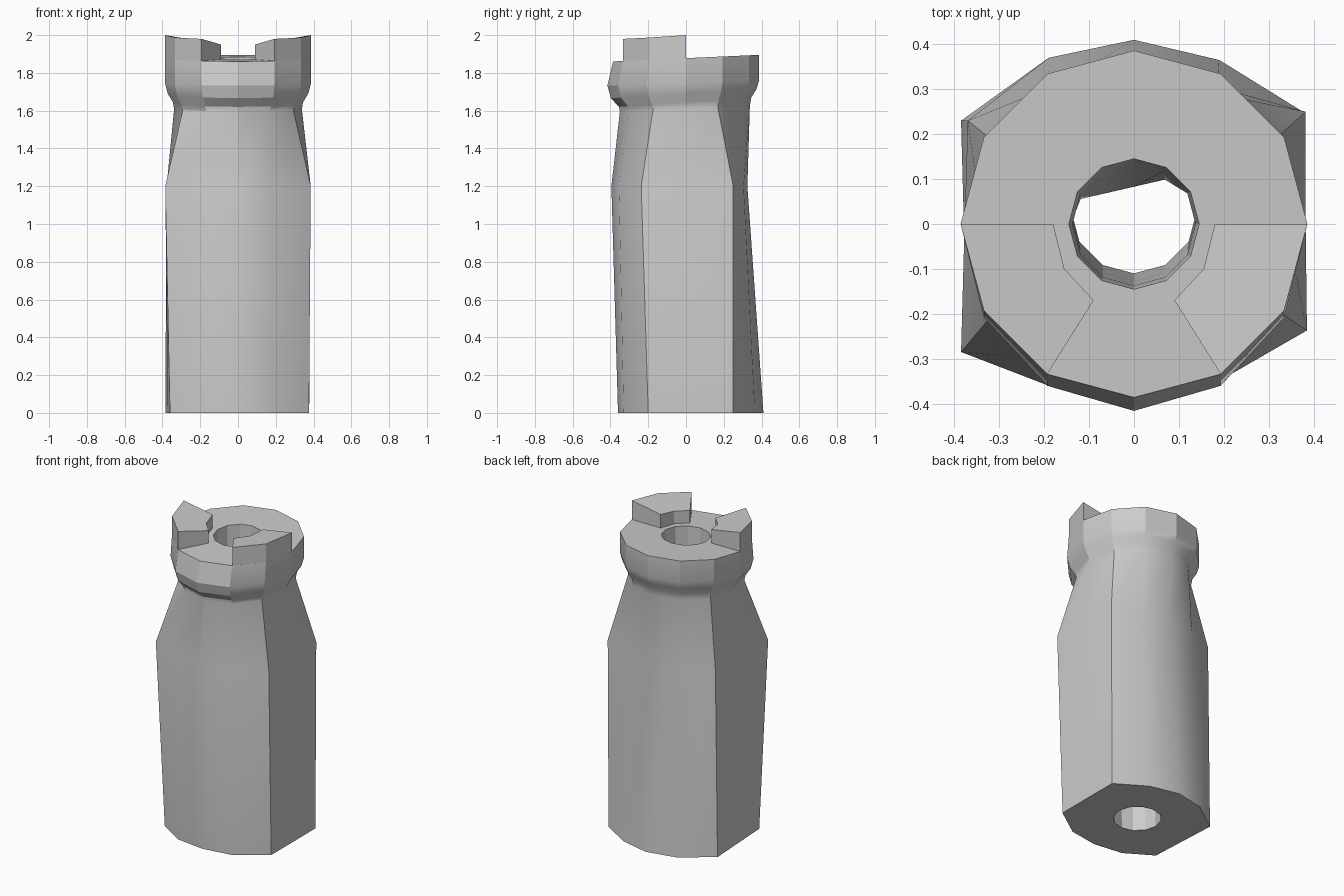
import bpy, bmesh
from math import sin, cos, radians
from mathutils import Vector

if "Cube" in bpy.data.objects:
    bpy.data.objects.remove(bpy.data.objects["Cube"])


def circle(r, z, cx=0, cy=0, tilt=0, front=0):
    # Twelve points; tilt slopes the ring, front pushes the front side out
    pts = []
    for k in range(12):
        a = radians(30 * k)
        x, y = r * cos(a) + cx, r * sin(a) + cy
        y -= front * max(0, -sin(a))
        pts.append(Vector((x, y, z + tilt * y)))
    return pts


def section(xy, z):
    return [Vector((x, y, z)) for x, y in xy]


def make_object(name, bm, angle=25):
    bmesh.ops.recalc_face_normals(bm, faces=bm.faces)
    mesh = bpy.data.meshes.new(name)
    bm.to_mesh(mesh)
    bm.free()
    obj = bpy.data.objects.new(name, mesh)
    bpy.context.collection.objects.link(obj)
    bpy.ops.object.select_all(action='DESELECT')
    obj.select_set(True)
    bpy.context.view_layer.objects.active = obj
    bpy.ops.object.shade_smooth_by_angle(angle=radians(angle))
    return obj


# Outer body: faceted sections with flat left and right sides
foot = section([(.377, .02), (.376, .25), (.19, .365), (0, .41), (-.19, .37), (-.385, .23),
                (-.372, 0), (-.36, -.23), (-.19, -.335), (0, -.36), (.19, -.33), (.376, -.2)], 0)
shoulder = section([(.382, .01), (.382, .25), (.185, .305), (0, .325), (-.185, .305), (-.37, .23),
                    (-.378, -.03), (-.385, -.285), (-.19, -.36), (0, -.395), (.18, -.355), (.385, -.237)], 1.2)
TOP_Z, TOP_TILT = 1.878, .045
outer = [
    foot, shoulder,
    circle(.338, 1.61, tilt=.04, front=.012),
    circle(.345, 1.645, tilt=.07, front=.01),
    circle(.372, 1.69, tilt=.06, front=.025),
    circle(.386, 1.745, tilt=.03, front=.03),
    circle(.386, TOP_Z, tilt=TOP_TILT),
]

# Through bore with a flattened back wall partway down
waist = circle(.137, 1.0, cy=.01)
for p in waist:
    p.y = min(p.y, .083 + .23 * p.x)
bore = [circle(.145, TOP_Z, tilt=TOP_TILT), circle(.137, 1.55), waist, circle(.14, 0, cy=.03)]

bm = bmesh.new()
loops = [[bm.verts.new(p) for p in ring] for ring in outer + bore]
for i, a in enumerate(loops):
    b = loops[(i + 1) % len(loops)]
    for k in range(12):
        n = (k + 1) % 12
        bm.faces.new((a[k], a[n], b[n], b[k]))
make_object("tower_body", bm)

# Raised wall blocks flush with the rim, tops rising outward
plan = [(.386, 0), (.18, 0), (.155, -.1), (.09, -.17), (.193, -.334), (.334, -.193)]
tops = [2.0, 1.965, 1.955, 1.95, 1.98, 1.987]
for side, name in ((1, "right_wall_block"), (-1, "left_wall_block")):
    bm = bmesh.new()
    low = [bm.verts.new((side * x, y, TOP_Z + TOP_TILT * y)) for x, y in plan]
    high = [bm.verts.new((side * x, y, z)) for (x, y), z in zip(plan, tops)]
    bm.faces.new(high)
    bm.faces.new(low)
    for k in range(6):
        n = (k + 1) % 6
        bm.faces.new((low[k], low[n], high[n], high[k]))
    make_object(name, bm, 20)
